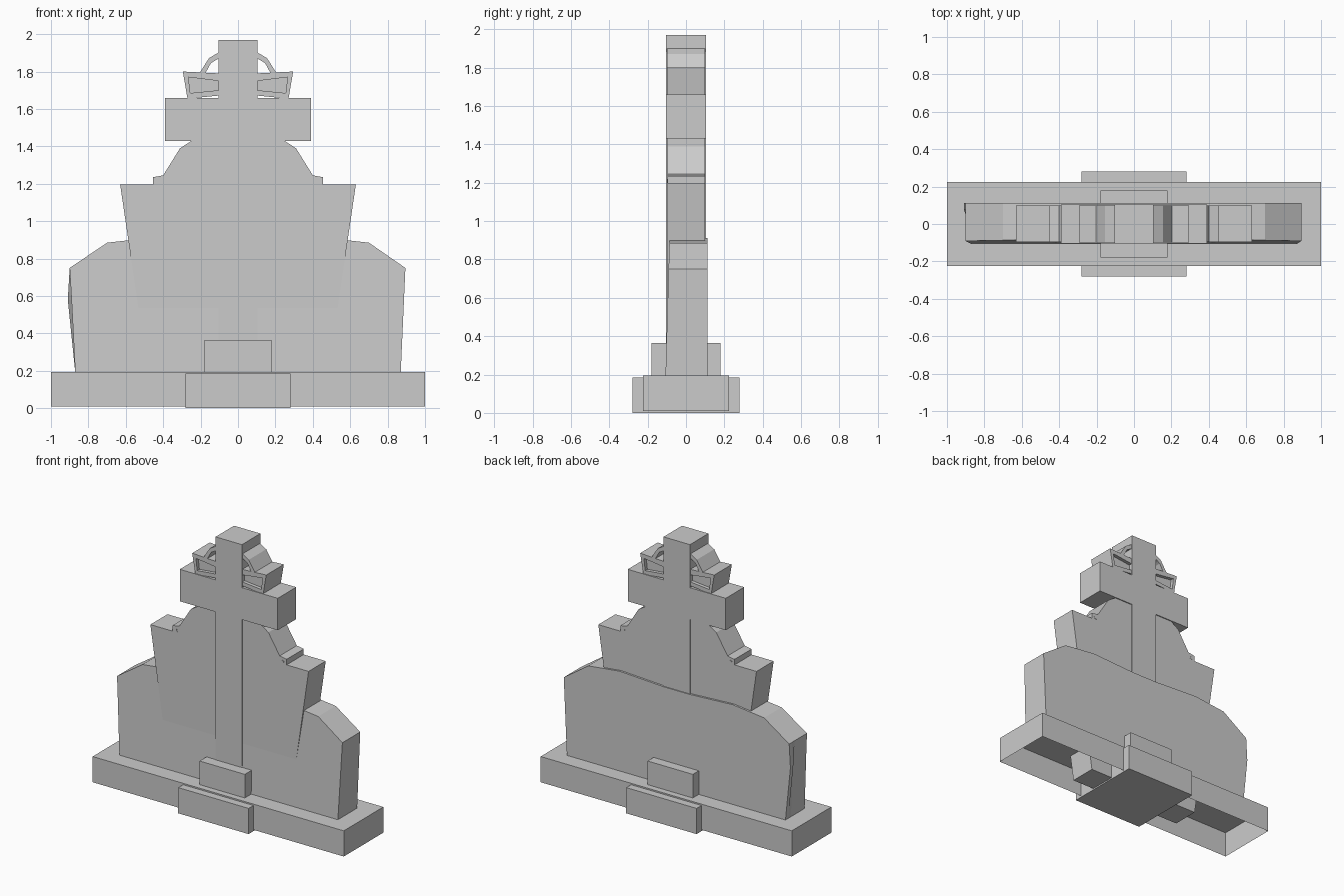
import bpy, bmesh

if "Cube" in bpy.data.objects:
    bpy.data.objects.remove(bpy.data.objects["Cube"])


def loft(name, rings):
    """Skin a list of equal-length vertex rings and cap both ends."""
    bm = bmesh.new()
    loops = [[bm.verts.new(p) for p in ring] for ring in rings]
    n = len(loops[0])
    for a, b in zip(loops, loops[1:]):
        for i in range(n):
            j = (i + 1) % n
            bm.faces.new((a[i], a[j], b[j], b[i]))
    bm.faces.new(loops[0])
    bm.faces.new(loops[-1])
    bmesh.ops.recalc_face_normals(bm, faces=bm.faces)
    mesh = bpy.data.meshes.new(name)
    bm.to_mesh(mesh)
    bm.free()
    obj = bpy.data.objects.new(name, mesh)
    bpy.context.collection.objects.link(obj)
    return obj


def at(profile, y):
    return [(x, y, z) for x, z in profile]


def prism(name, profile, y0, y1):
    return loft(name, [at(profile, y0), at(profile, y1)])


def mirrored(half):
    """Complete a right-hand half profile with its left-hand mirror."""
    return half + [(-x, z) for x, z in reversed(half)]


def box(name, x, y, z0, z1):
    return prism(name, [(-x, z0), (x, z0), (x, z1), (-x, z1)], -y, y)


# Plinth, open underneath
plinth = box("plinth", 1.0, 0.225, 0.01, 0.195)
bm = bmesh.new()
bm.from_mesh(plinth.data)
under = [f for f in bm.faces if f.normal.z < -0.9]
bmesh.ops.delete(bm, geom=under, context='FACES_ONLY')
bm.to_mesh(plinth.data)
bm.free()

# Stepped blocks at the foot of the cross
box("lower_foot_block", 0.28, 0.28, 0.0, 0.185)
box("upper_foot_block", 0.18, 0.18, 0.1, 0.365)

# Cross
prism("cross", mirrored([(0.105, 0.1), (0.105, 1.43), (0.39, 1.43), (0.39, 1.66),
                         (0.105, 1.66), (0.105, 1.97)]), -0.105, 0.105)

# Tapered headstone with shouldered top
prism("tapered_headstone",
      mirrored([(0.455, 0.01), (0.63, 1.195), (0.455, 1.195), (0.455, 1.235),
                (0.4, 1.245), (0.31, 1.39), (0.24, 1.435), (0.16, 1.45)]),
      -0.097, 0.098)

# Small carved drops under the shoulders
for side, s in (("left", -1), ("right", 1)):
    prism(f"shoulder_drop_{side}",
          [(s * x, z) for x, z in [(0.415, 1.2), (0.43, 1.2), (0.435, 1.215), (0.42, 1.22)]],
          -0.1, 0.1)

# Broad rear stone: front leans slightly, left end swells at the back
top = [(0.87, 0.19), (0.895, 0.75), (0.7, 0.885), (0.45, 0.913), (0.1, 0.895),
       (-0.1, 0.895), (-0.45, 0.913), (-0.7, 0.885), (-0.9, 0.75)]
front = top + [(-0.89, 0.58), (-0.87, 0.19)]
back = top + [(-0.91, 0.58), (-0.87, 0.19)]
loft("rear_stone", [[(x, -0.107 + 0.029 * (z - 0.19), z) for x, z in front],
                    at(front, 0.05), at(back, 0.08), at(back, 0.112)])

# Crown behind the cross: recessed band panel and arch on each side
for side, s in (("left", -1), ("right", 1)):
    outer = [(s * x, z) for x, z in [(0.1, 1.79), (0.295, 1.8), (0.27, 1.655), (0.1, 1.672)]]
    inner = [(s * x, z) for x, z in [(0.104, 1.75), (0.265, 1.77), (0.255, 1.685), (0.104, 1.7)]]
    loft(f"crown_band_{side}", [at(inner, -0.075), at(inner, -0.1), at(outer, -0.1),
                                at(outer, 0.1), at(inner, 0.1), at(inner, 0.075)])
    arch = [(0.09, 1.91), (0.155, 1.872), (0.207, 1.79),
            (0.175, 1.79), (0.145, 1.845), (0.09, 1.878)]
    prism(f"crown_arch_{side}", [(s * x, z) for x, z in arch], -0.1, 0.1)
